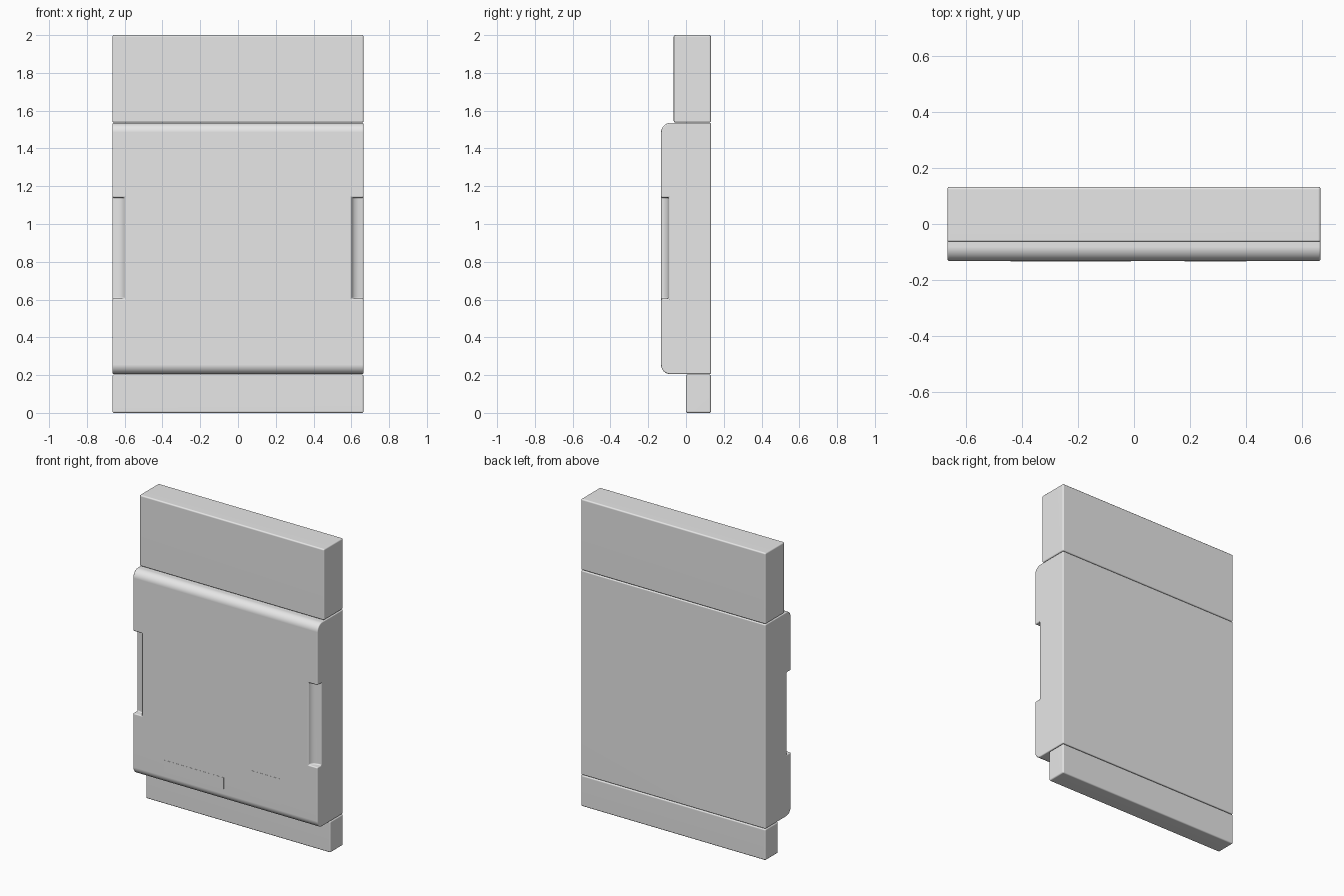
import bpy
import bmesh
import math

cube = bpy.data.objects.get("Cube")
if cube:
    bpy.data.objects.remove(cube, do_unlink=True)

HALF_W, FRONT, BACK = 0.665, -0.132, 0.132

# Single light grey casing colour
grey = bpy.data.materials.new("light_grey")
grey.use_nodes = True
grey.diffuse_color = (0.8, 0.8, 0.8, 1)
grey.node_tree.nodes["Principled BSDF"].inputs["Base Color"].default_value = (0.8, 0.8, 0.8, 1)


def prism(name, outline, depth):
    """Extrude a closed outline of 3D points along the depth vector."""
    bm = bmesh.new()
    face = bm.faces.new([bm.verts.new(p) for p in outline])
    new = bmesh.ops.extrude_face_region(bm, geom=[face])["geom"]
    bmesh.ops.translate(bm, vec=depth, verts=[v for v in new if isinstance(v, bmesh.types.BMVert)])
    bmesh.ops.recalc_face_normals(bm, faces=bm.faces[:])
    mesh = bpy.data.meshes.new(name)
    bm.to_mesh(mesh)
    bm.free()
    mesh.materials.append(grey)
    obj = bpy.data.objects.new(name, mesh)
    bpy.context.collection.objects.link(obj)
    return obj


def box(name, x0, x1, y0, y1, z0, z1):
    outline = [(x0, y0, z0), (x0, y1, z0), (x0, y1, z1), (x0, y0, z1)]
    return prism(name, outline, (x1 - x0, 0, 0))


def soften(obj, width):
    """Round the hard edges, then shade smooth with clean flat faces."""
    bevel = obj.modifiers.new("soft_edges", "BEVEL")
    bevel.width = width
    bevel.segments = 3
    bevel.limit_method = "ANGLE"
    bevel.angle_limit = math.radians(40)
    bpy.context.view_layer.update()
    graph = bpy.context.evaluated_depsgraph_get()
    mesh = bpy.data.meshes.new_from_object(obj.evaluated_get(graph))
    obj.modifiers.clear()
    obj.data = mesh
    mesh.shade_smooth()
    mesh.set_sharp_from_angle(angle=math.radians(40))
    obj.modifiers.new("flat_normals", "WEIGHTED_NORMAL").keep_sharp = True


# Main body: side profile with rounded front top and bottom edges
LOW, HIGH, R, STEPS = 0.205, 1.535, 0.05, 8
profile = [(BACK, LOW), (BACK, HIGH)]
for centre_z, start in ((HIGH - R, 90), (LOW + R, 180)):
    for i in range(STEPS + 1):
        a = math.radians(start + 90 * i / STEPS)
        profile.append((FRONT + R + R * math.cos(a), centre_z + R * math.sin(a)))
body = prism("main_body", [(-HALF_W, y, z) for y, z in profile], (2 * HALF_W, 0, 0))

# Coved finger grips cut into both front side edges
cove = [(0.597, -0.15), (0.6, FRONT), (0.605, -0.115), (0.618, -0.101),
        (0.638, -0.094), (HALF_W, -0.09), (0.72, -0.09), (0.72, -0.15)]
cutters = []
for side, sign in (("left", 1), ("right", -1)):
    cutter = prism(side + "_grip_cutter", [(sign * x, y, 0.605) for x, y in cove], (0, 0, 0.535))
    cutter.hide_render = True
    cut = body.modifiers.new(side + "_grip", "BOOLEAN")
    cut.operation = "DIFFERENCE"
    cut.solver = "EXACT"
    cut.object = cutter
    cutters.append(cutter)
soften(body, 0.007)
for cutter in cutters:
    bpy.data.objects.remove(cutter, do_unlink=True)

# Upper and lower blocks, flush with the back
soften(box("upper_block", -HALF_W, HALF_W, -0.065, BACK, 1.537, 2.0), 0.009)
soften(box("lower_block", -HALF_W, HALF_W, 0.0, BACK, 0.0, 0.203), 0.009)

# Thin blank plates on the lower front
box("wide_plate", -0.44, -0.01, FRONT - 0.001, FRONT + 0.002, 0.285, 0.36)
box("square_plate", 0.18, 0.4, FRONT - 0.001, FRONT + 0.002, 0.295, 0.46)
